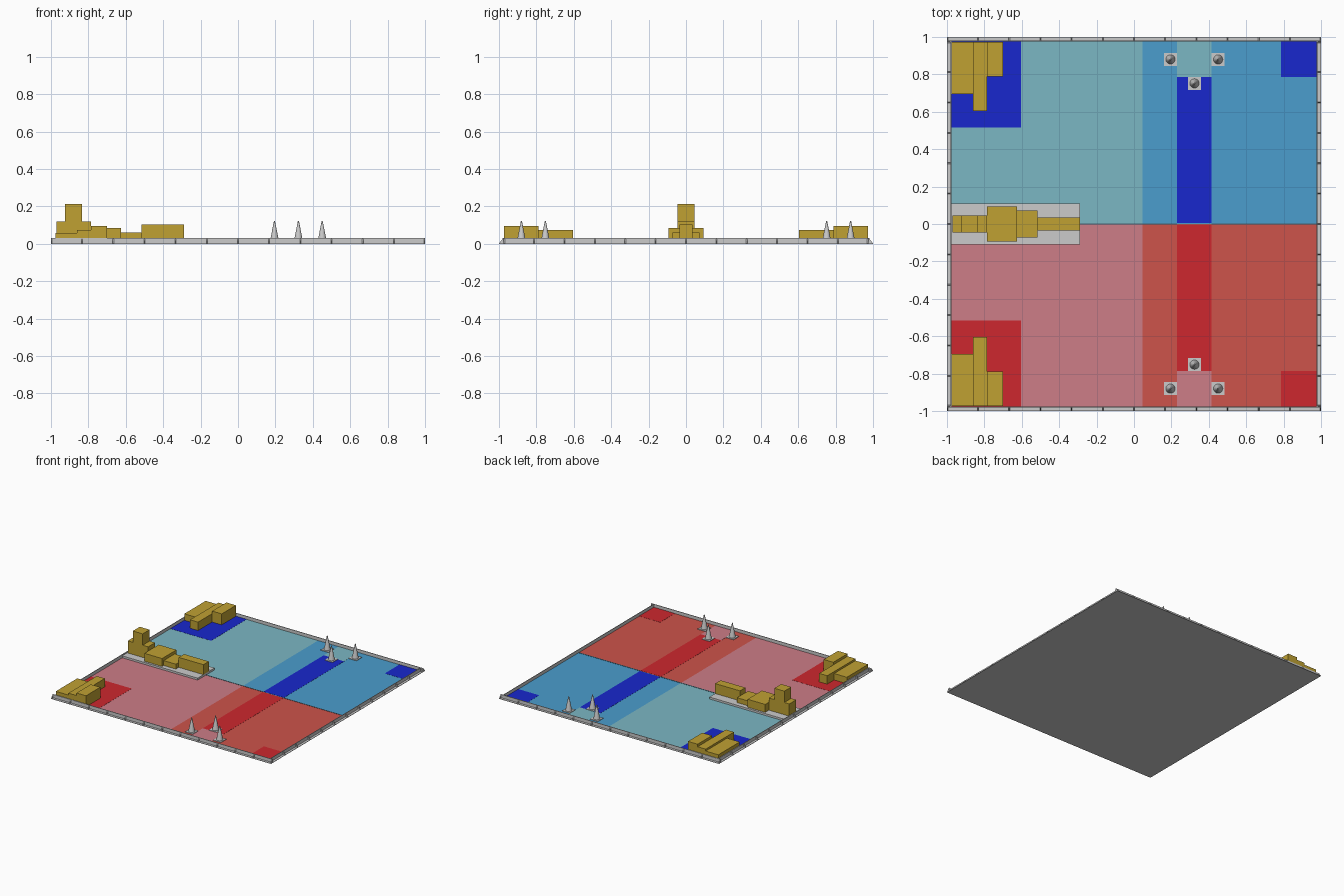
import bpy, bmesh, math

if "Cube" in bpy.data.objects:
    bpy.data.objects.remove(bpy.data.objects["Cube"])


def colour(name, r, g, b):
    m = bpy.data.materials.new(name)
    lin = [(c / 255) ** 2.2 for c in (r, g, b)]
    m.diffuse_color = (*lin, 1)
    m.use_nodes = True
    m.node_tree.nodes["Principled BSDF"].inputs["Base Color"].default_value = m.diffuse_color
    return m


def finish(name, bm, mat=None):
    bmesh.ops.recalc_face_normals(bm, faces=bm.faces[:])
    me = bpy.data.meshes.new(name)
    bm.to_mesh(me)
    bm.free()
    ob = bpy.data.objects.new(name, me)
    bpy.context.collection.objects.link(ob)
    if mat:
        me.materials.append(mat)
    return ob


def add_box(bm, x0, x1, y0, y1, z0, z1):
    vs = bmesh.ops.create_cube(bm, size=1)["verts"]
    for v in vs:
        v.co.x = x1 if v.co.x > 0 else x0
        v.co.y = y1 if v.co.y > 0 else y0
        v.co.z = z1 if v.co.z > 0 else z0


def boxes(name, specs, mat=None):
    bm = bmesh.new()
    for s in specs:
        add_box(bm, *s)
    return finish(name, bm, mat)


IN, WALL_H, FLOOR = 0.975, 0.03, 0.003
gold = colour("gold", 190, 160, 54)

# Floor slab, also the outer wall flange
boxes("floor", [(-1, 1, -1, 1, 0, FLOOR)])


# Coloured floor zones: x0, x1, |y|0, |y|1, layer, shade
zones = [
    ("outer_zone", -IN, 0.045, 0, IN, 1, "pale"),
    ("inner_zone", 0.045, IN, 0, IN, 1, "mid"),
    ("lane", 0.23, 0.415, 0.005, 0.785, 2, "deep"),
    ("lane_end", 0.23, 0.415, 0.785, IN, 2, "pale"),
    ("depot", -IN, -0.605, 0.515, IN, 2, "deep"),
    ("corner_zone", 0.785, IN, 0.785, IN, 2, "deep"),
]
teams = {
    "blue": (1, {"pale": (122, 182, 194), "mid": (76, 156, 204), "deep": (30, 44, 204)}),
    "red": (-1, {"pale": (204, 124, 134), "mid": (204, 84, 76), "deep": (204, 44, 50)}),
}
for team, (s, shades) in teams.items():
    mats = {k: colour(team + "_" + k, *c) for k, c in shades.items()}
    for name, x0, x1, y0, y1, layer, shade in zones:
        ys = sorted((s * y0, s * y1))
        boxes(team + "_" + name, [(x0, x1, *ys, FLOOR - 0.001, FLOOR + 0.001 * layer)], mats[shade])

# Centre line
line = colour("line", 70, 100, 115)
boxes("centre_line", [(-0.29, 0.23, -0.004, 0.004, 0.002, 0.0055),
                      (0.415, IN, -0.004, 0.004, 0.002, 0.0055)], line)


# Perimeter walls: upright sheet with triangular gussets
def wall(name, half, angle):
    bm = bmesh.new()
    add_box(bm, -half, half, -IN - 0.005, -IN, 0, WALL_H)
    for i in range(13):
        c = -half + 2 * half * i / 12
        c = max(-half + 0.003, min(half - 0.003, c))
        tri = [(-IN - 0.002, WALL_H), (-1, FLOOR), (-1, 0), (-IN - 0.002, 0)]
        f = bm.faces.new([bm.verts.new((c - 0.003, y, z)) for y, z in tri])
        ext = bmesh.ops.extrude_face_region(bm, geom=[f])["geom"]
        for v in ext:
            if isinstance(v, bmesh.types.BMVert):
                v.co.x += 0.006
    ob = finish(name, bm)
    ob.rotation_euler.z = angle


for name, half, k in [("front_wall", 1, 0), ("right_wall", IN, 1),
                      ("back_wall", 1, 2), ("left_wall", IN, 3)]:
    wall(name, half, k * math.pi / 2)

# Central platform with stepped block row
P = 0.02
boxes("platform", [(-IN, -0.29, -0.11, 0.11, FLOOR, P)])
boxes("tower_base", [(-0.97, -0.785, -0.045, 0.045, P, 0.12)], gold)
boxes("tower_top", [(-0.925, -0.835, -0.045, 0.045, 0.12, 0.213)], gold)
boxes("wide_block", [(-0.785, -0.625, -0.093, 0.093, P, 0.085)], gold)
boxes("middle_block", [(-0.625, -0.515, -0.072, 0.072, P, 0.06)], gold)
boxes("narrow_block", [(-0.515, -0.29, -0.035, 0.035, P, 0.102)], gold)

# Corner block stacks and cone markers on both sides
for s, side in ((1, "back"), (-1, "front")):
    for i, (x0, x1, y, h) in enumerate([(-0.975, -0.86, 0.695, 0.058),
                                        (-0.86, -0.787, 0.605, 0.074),
                                        (-0.787, -0.7, 0.788, 0.095)]):
        ys = sorted((s * y, s * 0.973))
        boxes(f"{side}_corner_block_{i + 1}", [(x0, x1, *ys, FLOOR, h)], gold)
    for i, (x, y) in enumerate([(0.195, 0.88), (0.45, 0.88), (0.323, 0.752)]):
        y *= s
        boxes(f"{side}_cone_plate_{i + 1}", [(x - 0.035, x + 0.035, y - 0.035, y + 0.035, FLOOR, 0.009)])
        bpy.ops.mesh.primitive_cone_add(vertices=32, radius1=0.025, radius2=0.003, depth=0.113,
                                        location=(x, y, 0.0645))
        bpy.context.object.name = f"{side}_cone_{i + 1}"
        bpy.ops.object.shade_smooth_by_angle()
